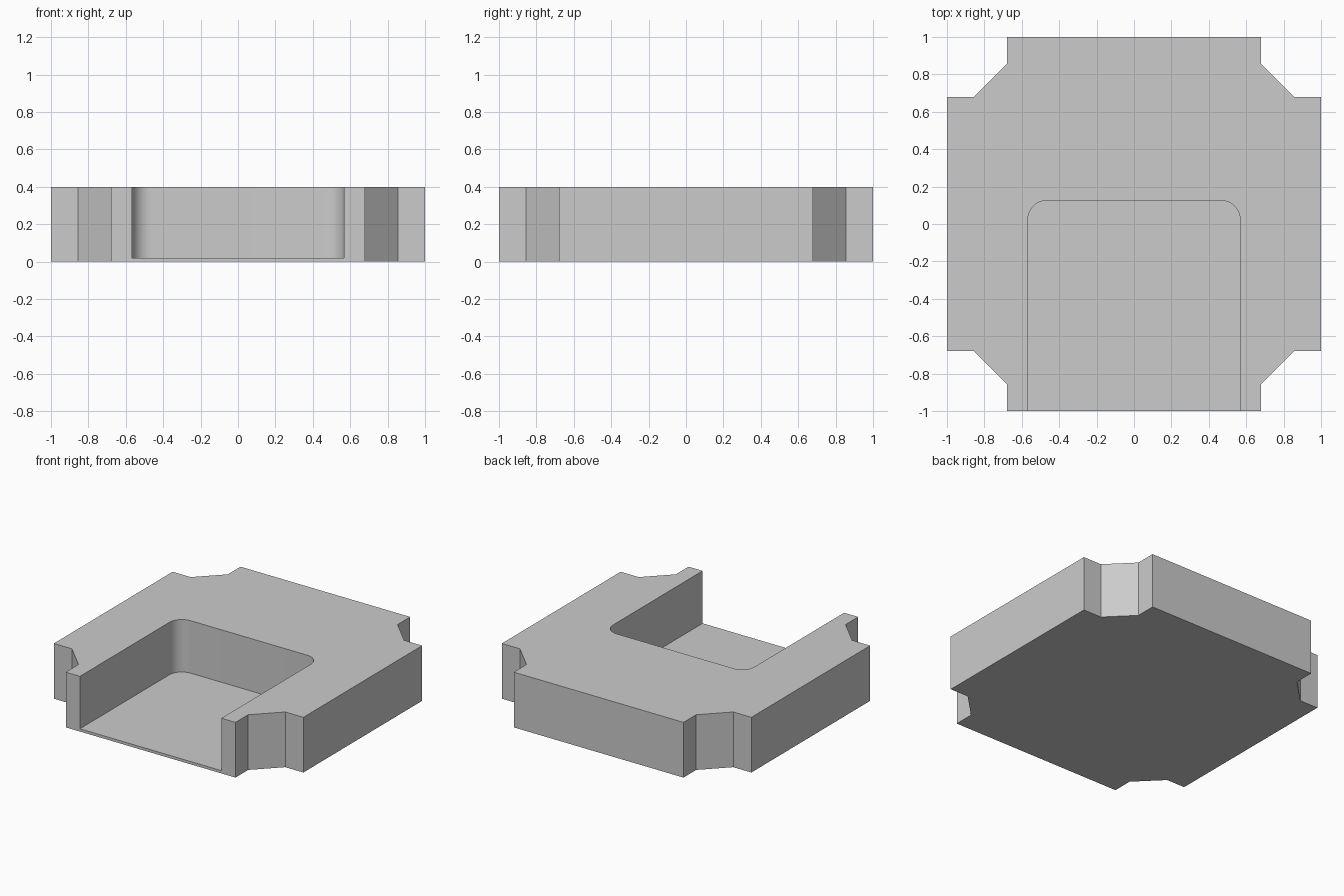
import bpy, bmesh
from math import sin, cos, pi

cube = bpy.data.objects.get("Cube")
if cube:
    bpy.data.objects.remove(cube, do_unlink=True)

HEIGHT, FLOOR = 0.4, 0.02

grey = bpy.data.materials.new("plain_grey")
grey.use_nodes = True
colour = (0.6, 0.6, 0.6, 1)
grey.diffuse_color = colour
grey.node_tree.nodes["Principled BSDF"].inputs["Base Color"].default_value = colour


def prism(name, outline, z0, z1):
    """Extrude a counter-clockwise outline from z0 to z1."""
    bm = bmesh.new()
    base = bm.faces.new([bm.verts.new((x, y, z0)) for x, y in outline])
    top = bmesh.ops.extrude_face_region(bm, geom=[base], use_keep_orig=True)
    verts = [v for v in top["geom"] if isinstance(v, bmesh.types.BMVert)]
    bmesh.ops.translate(bm, verts=verts, vec=(0, 0, z1 - z0))
    bmesh.ops.recalc_face_normals(bm, faces=bm.faces)
    mesh = bpy.data.meshes.new(name)
    bm.to_mesh(mesh)
    bm.free()
    mesh.materials.append(grey)
    obj = bpy.data.objects.new(name, mesh)
    bpy.context.collection.objects.link(obj)
    return obj


# Square block with a chamfered notch at every corner
corner = [(1, 0.68), (0.855, 0.68), (0.68, 0.855), (0.68, 1)]
outline = []
for turn in range(4):
    outline += corner
    corner = [(-y, x) for x, y in corner]
block = prism("notched_block", outline, 0, HEIGHT)

# Pocket open at the front, with two rounded back corners
half, back, radius, steps = 0.567, 0.125, 0.1, 12
pocket_outline = [(-half, -1.2), (half, -1.2)]
for side, start in ((1, 0), (-1, pi / 2)):
    for i in range(steps + 1):
        a = start + i * pi / 2 / steps
        pocket_outline.append((side * (half - radius) + radius * cos(a),
                               back - radius + radius * sin(a)))
pocket = prism("pocket_cutter", pocket_outline, FLOOR, HEIGHT + 0.2)

cut = block.modifiers.new("pocket", 'BOOLEAN')
cut.operation = 'DIFFERENCE'
cut.solver = 'EXACT'
cut.object = pocket
bpy.ops.object.select_all(action='DESELECT')
block.select_set(True)
bpy.context.view_layer.objects.active = block
bpy.ops.object.modifier_apply(modifier=cut.name)
bpy.data.objects.remove(pocket, do_unlink=True)
bpy.ops.object.shade_smooth_by_angle(angle=pi / 6)
